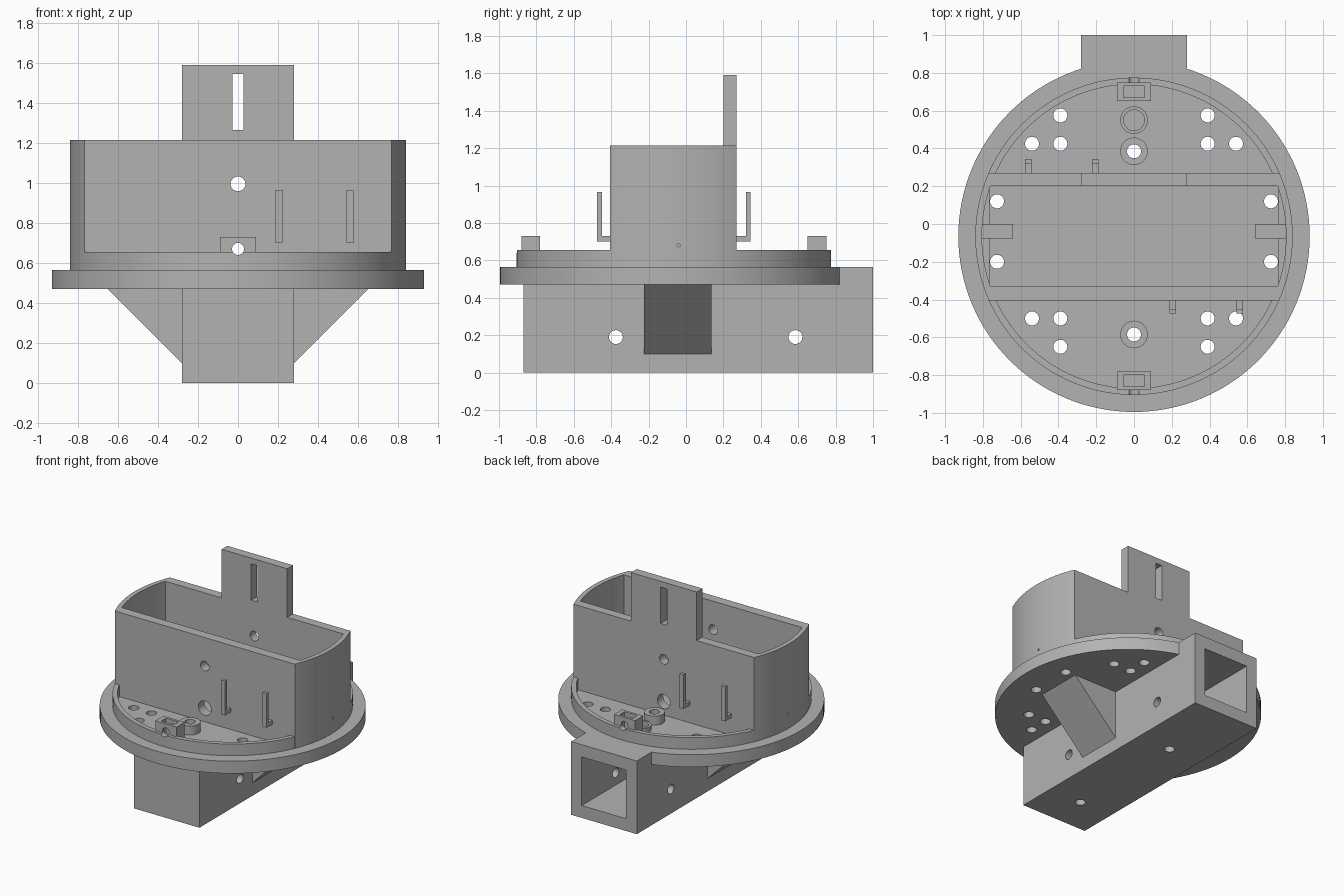
import bpy, bmesh, math

old = bpy.data.objects.get("Cube")
if old:
    bpy.data.objects.remove(old)

grey = bpy.data.materials.new("plain grey")
grey.use_nodes = True
COLOUR = (0.45, 0.45, 0.45, 1)
grey.diffuse_color = COLOUR
grey.node_tree.nodes["Principled BSDF"].inputs["Base Color"].default_value = COLOUR

CY = -0.065                      # centre of the round parts
FLOOR, UNDER = 0.565, 0.47       # top and bottom of the base plate


def prism(name, outline, lo, hi, axis="z"):
    """Extrude a 2D outline along z, or an x-z outline along y."""
    bm = bmesh.new()
    place = (lambda a, b: (a, b, lo)) if axis == "z" else (lambda a, b: (a, lo, b))
    face = bm.faces.new([bm.verts.new(place(a, b)) for a, b in outline])
    new = bmesh.ops.extrude_face_region(bm, geom=[face])["geom"]
    shift = (0, 0, hi - lo) if axis == "z" else (0, hi - lo, 0)
    bmesh.ops.translate(bm, vec=shift, verts=[v for v in new if isinstance(v, bmesh.types.BMVert)])
    bmesh.ops.recalc_face_normals(bm, faces=bm.faces)
    mesh = bpy.data.meshes.new(name)
    bm.to_mesh(mesh)
    bm.free()
    mesh.materials.append(grey)
    ob = bpy.data.objects.new(name, mesh)
    bpy.context.collection.objects.link(ob)
    return ob


def box(name, x0, x1, y0, y1, z0, z1):
    return prism(name, [(x0, y0), (x1, y0), (x1, y1), (x0, y1)], z0, z1)


def circle(x, y, r, n):
    return [(x + r * math.cos(math.tau * i / n), y + r * math.sin(math.tau * i / n)) for i in range(n)]


def disc(name, x, y, r, z0, z1, n=32):
    return prism(name, circle(x, y, r, n), z0, z1)


def bore(axis, a, b, r, lo, hi):
    """Round cutter: along y at (x, z), or along x at (y, z)."""
    ob = prism("bore", circle(a, b, r, 32), lo, hi, "y")
    if axis == "x":
        for v in ob.data.vertices:
            v.co = (v.co.y, v.co.x, v.co.z)
        ob.data.flip_normals()
    return ob


def barrel(name, r, y0, y1, z0, z1, n=24):
    """Slice of a cylinder between two flat faces."""
    a0, a1 = math.asin((y0 - CY) / r), math.asin((y1 - CY) / r)
    arc = [(r * math.cos(a), CY + r * math.sin(a)) for a in (a0 + (a1 - a0) * i / n for i in range(n + 1))]
    return prism(name, arc + [(-x, y) for x, y in reversed(arc)], z0, z1)


def combine(ob, others, op="DIFFERENCE"):
    for other in others:
        mod = ob.modifiers.new("cut", "BOOLEAN")
        mod.operation, mod.solver, mod.object = op, "EXACT", other
        bpy.context.view_layer.update()
        done = bpy.data.meshes.new_from_object(ob.evaluated_get(bpy.context.evaluated_depsgraph_get()))
        ob.modifiers.clear()
        ob.data = done
    for other in others:
        bpy.data.objects.remove(other)
    return ob


# Base plate with tail, sunken floor and screw holes
plate = disc("base_plate", 0, CY, 0.93, UNDER, FLOOR, 128)
combine(plate, [box("tail", -0.28, 0.28, 0.5, 1, UNDER, FLOOR)], "UNION")
holes = [(0.39, 0.575), (0.39, 0.425), (0.54, 0.425), (0.54, -0.5), (0.39, -0.5), (0.39, -0.65),
         (0.725, 0.12), (0.725, -0.2)]
drills = [disc("drill", s * x, y, 0.037, 0.3, 0.7) for x, y in holes for s in (-1, 1)]
drills += [disc("drill", 0, y, 0.037, 0.3, 0.7) for y in (0.385, -0.585)]
drills.append(box("recess", -0.765, 0.765, -0.33, 0.2, FLOOR - 0.03, 0.7))
combine(plate, drills)

# Square tube below the plate, closed at the front
tube = box("lower_tube", -0.28, 0.28, -0.87, 1, 0, UNDER)
combine(tube, [box("channel", -0.19, 0.19, -0.78, 1.2, 0.095, 0.6)]
        + [bore("x", y, 0.19, 0.037, -0.5, 0.5) for y in (-0.375, 0.585)]
        + [disc("drill", 0, y, 0.037, -0.1, 0.3) for y in (0.385, -0.585)])

# Sloping gussets on both sides of the tube
for side, s in (("left", 1), ("right", -1)):
    prism(side + "_gusset", [(s * 0.28, 0.1), (s * 0.65, UNDER), (s * 0.28, UNDER)], -0.225, 0.135, "y")

# Raised rim, interrupted by the tower
rim = disc("rim", 0, CY, 0.84, FLOOR, 0.655, 128)
combine(rim, [disc("inner", 0, CY, 0.805, 0.5, 0.8, 128), box("gap", -1, 1, -0.405, 0.27, 0.5, 0.8),
              bore("y", 0, 0.67, 0.03, -1.2, 1.2)])

# Tower with curved ends
tower = barrel("tower", 0.84, -0.405, 0.27, FLOOR, 1.215)
combine(tower, [barrel("cavity", 0.805, -0.33, 0.2, 0.5, 1.4),
                bore("y", 0, 0.995, 0.037, -0.7, 0.6), bore("y", 0, 0.67, 0.055, -0.7, 0.6),
                bore("x", -0.04, 0.68, 0.008, -1, 1)])

# Slotted plate above the back wall
back = box("slotted_plate", -0.28, 0.28, 0.2, 0.27, 1.215, 1.59)
combine(back, [box("slot", -0.027, 0.027, 0, 0.5, 1.265, 1.545)])

# Clip blocks, bosses and hooks, repeated front and back
for side, s in (("front", -1), ("back", 1)):
    def span(a, b):
        return sorted((CY + s * a, CY + s * b))
    clip = box(side + "_clip", -0.09, 0.09, *span(0.715, 0.815), FLOOR, 0.73)
    combine(clip, [box("pocket", -0.055, 0.055, *span(0.735, 0.795), 0.6, 0.9),
                   bore("y", 0, 0.67, 0.03, -1.2, 1.2)])
    for i, x in enumerate((0.205, 0.56)):
        cx = -s * x
        wall, mid, tip = CY + s * 0.335, CY + s * 0.385, CY + s * 0.41
        hook = prism(f"{side}_hook_{i + 1}", [(wall, 0.7), (tip, 0.7), (tip, 0.965), (mid, 0.965),
                                              (mid, 0.73), (wall, 0.73)], cx - 0.017, cx + 0.017, "y")
        for v in hook.data.vertices:
            v.co = (v.co.y, v.co.x, v.co.z)
        hook.data.flip_normals()
        if s < 0:
            bm = bmesh.new()
            bm.from_mesh(hook.data)
            bmesh.ops.recalc_face_normals(bm, faces=bm.faces)
            bm.to_mesh(hook.data)
            bm.free()

for name, y, r, top in (("front_boss", -0.585, 0.037, 0.635), ("back_boss", 0.385, 0.037, 0.635),
                        ("locating_ring", 0.55, 0.055, 0.6)):
    boss = disc(name, 0, y, 0.073, FLOOR, top)
    combine(boss, [disc("drill", 0, y, r, 0.4, 0.8)])

# Small tabs inside the curved ends
for side, s in (("left", 1), ("right", -1)):
    x0, x1 = sorted((s * 0.64, s * 0.807))
    box(side + "_tab", x0, x1, -0.078, 0, FLOOR - 0.03, 0.73)

# Smooth curves, keep edges sharp
bpy.ops.object.select_all(action="DESELECT")
for ob in bpy.data.objects:
    if ob.type == "MESH" and grey.name in ob.data.materials:
        ob.select_set(True)
        bpy.context.view_layer.objects.active = ob
bpy.ops.object.shade_smooth_by_angle(angle=math.radians(30))
